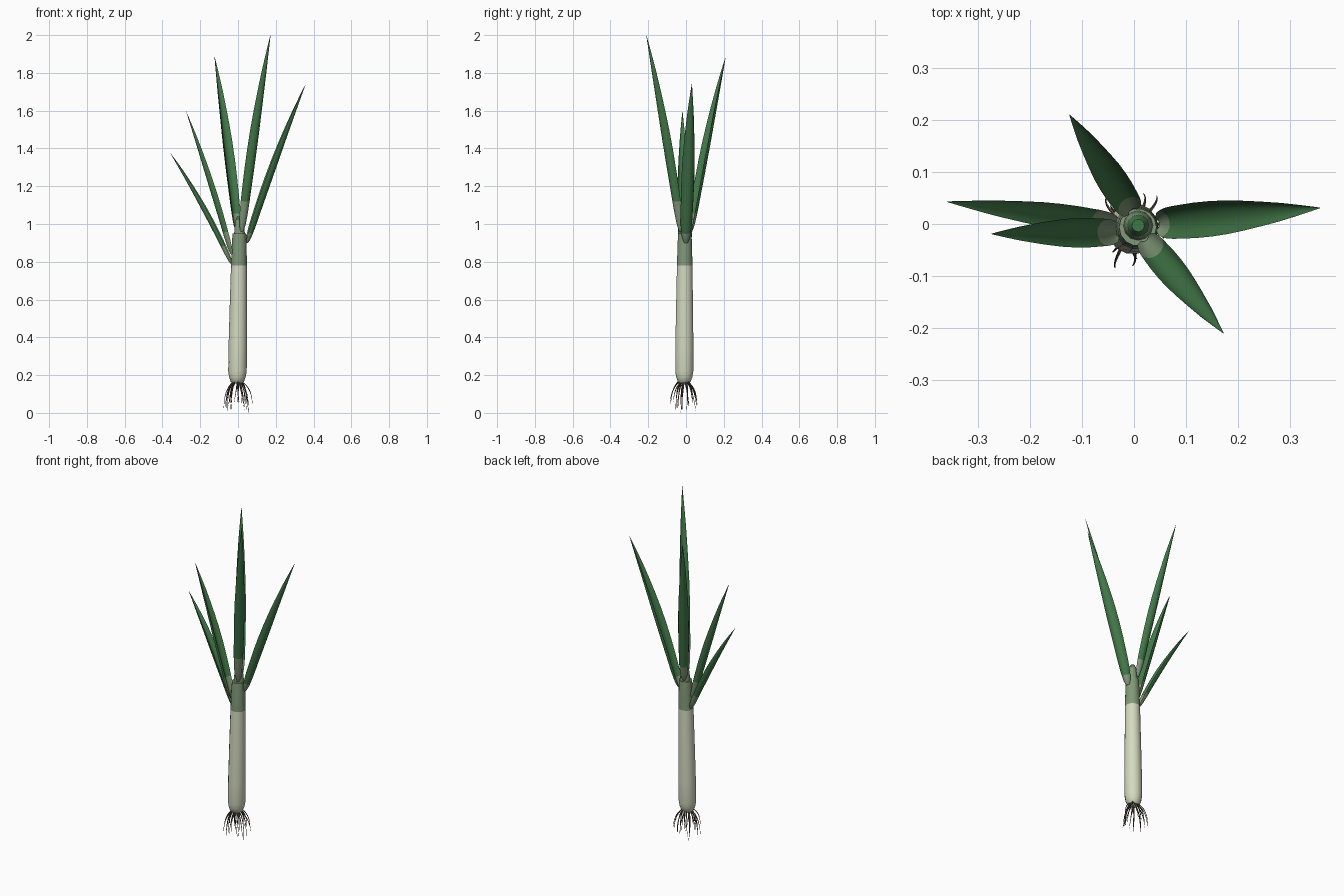
import bpy, bmesh, math, random
from mathutils import Vector

if "Cube" in bpy.data.objects:
    bpy.data.objects.remove(bpy.data.objects["Cube"])

random.seed(4)


def material(name, rgb):
    m = bpy.data.materials.new(name)
    m.diffuse_color = (*rgb, 1)
    m.use_nodes = True
    m.node_tree.nodes["Principled BSDF"].inputs["Base Color"].default_value = m.diffuse_color
    return m


WHITE = material("pale stalk", (0.66, 0.70, 0.52))
SHEATH = material("grey green sheath", (0.22, 0.32, 0.19))
GREEN = material("leaf green", (0.055, 0.19, 0.065))
ROOT = material("root brown", (0.11, 0.085, 0.055))


def loft(name, rings, mats, index_rule):
    """Skin a list of closed rings, capping both ends."""
    bm = bmesh.new()
    rows = [[bm.verts.new(p) for p in ring] for ring in rings]
    n = len(rows[0])
    for i in range(len(rows) - 1):
        for j in range(n):
            k = (j + 1) % n
            f = bm.faces.new((rows[i][j], rows[i][k], rows[i + 1][k], rows[i + 1][j]))
            f.material_index = index_rule(i)
    bm.faces.new(rows[0][::-1]).material_index = index_rule(0)
    bm.faces.new(rows[-1]).material_index = index_rule(len(rows) - 2)
    bmesh.ops.recalc_face_normals(bm, faces=bm.faces)
    me = bpy.data.meshes.new(name)
    bm.to_mesh(me)
    bm.free()
    for m in mats:
        me.materials.append(m)
    ob = bpy.data.objects.new(name, me)
    bpy.context.collection.objects.link(ob)
    bpy.context.view_layer.objects.active = ob
    ob.select_set(True)
    bpy.ops.object.shade_smooth_by_angle(angle=math.radians(45))
    ob.select_set(False)
    return ob


def circle(x, y, z, r, n=14):
    return [Vector((x + r * math.cos(a), y + r * math.sin(a), z))
            for a in (math.tau * j / n for j in range(n))]


def bezier(a, b, c, t):
    return a * (1 - t) ** 2 + b * 2 * t * (1 - t) + c * t * t


def lerp_table(table, t):
    for (t0, v0), (t1, v1) in zip(table, table[1:]):
        if t <= t1:
            return v0 + (v1 - v0) * (t - t0) / (t1 - t0)
    return table[-1][1]


# Stalk: bulb end, white shank, green sheath above z = 0.78
stalk = [(0.155, 0.022), (0.165, 0.035), (0.19, 0.044), (0.22, 0.049), (0.35, 0.049),
         (0.55, 0.046), (0.78, 0.042), (0.90, 0.039), (0.95, 0.036)]
loft("stalk", [circle(-0.006 + 0.014 * z, -0.010 + 0.004 * z, z, r) for z, r in stalk],
     [WHITE, SHEATH], lambda i: int(stalk[i][0] >= 0.78))

# Inner shoot between the leaves
shoot = [(0.93, 0.030), (0.98, 0.026), (1.02, 0.021), (1.04, 0.012)]
loft("inner_shoot", [circle(0.008, -0.003, z, r, 12) for z, r in shoot],
     [SHEATH, GREEN], lambda i: int(i == 2))

# Leaves: arching channelled blades, pale at the base
WIDTH = [(0, 0.30), (0.03, 0.62), (0.08, 0.82), (0.15, 0.90), (0.35, 1.0),
         (0.5, 0.93), (0.65, 0.76), (0.8, 0.50), (0.92, 0.23), (1, 0.02)]
STEPS = [0, 0.015, 0.03, 0.06, 0.10, 0.15, 0.22, 0.3, 0.4, 0.5, 0.6, 0.7, 0.8, 0.88, 0.95, 1]


def leaf(name, base, tip, half, pale):
    base, tip = Vector(base), Vector(tip)
    out = Vector((tip.x - base.x, tip.y - base.y, 0))
    mid = (base + tip) / 2 - out * 0.07 + Vector((0, 0, 0.02))
    side = out.normalized().cross(Vector((0, 0, 1)))
    rings = []
    for t in STEPS:
        p = bezier(base, mid, tip, t)
        tangent = ((mid - base) * (1 - t) + (tip - mid) * t).normalized()
        inward = tangent.cross(side).normalized()
        if inward.dot(out) > 0:
            inward = -inward
        w = half * lerp_table(WIDTH, t)
        angles = [math.pi * j / 8 for j in range(9)]
        outer = [p + side * w * math.cos(a) + inward * w * (0.45 - 1.1 * math.sin(a))
                 for a in angles]
        inner = [p + side * w * 0.92 * math.cos(a) + inward * w * (0.45 - 0.7 * math.sin(a))
                 for a in reversed(angles[1:-1])]
        rings.append(outer + inner)
    loft(name, rings, [SHEATH, GREEN], lambda i: int(STEPS[i] >= pale))


leaf("leaf_right", (0.046, 0.000, 0.90), (0.358, 0.031, 1.74), 0.035, 0.06)
leaf("leaf_front", (0.022, -0.030, 0.96), (0.172, -0.210, 2.0), 0.029, 0.15)
leaf("leaf_back", (-0.004, 0.026, 0.96), (-0.124, 0.210, 1.885), 0.030, 0.10)
leaf("leaf_left", (-0.032, -0.016, 0.84), (-0.274, -0.019, 1.595), 0.029, 0.15)
leaf("leaf_low_left", (-0.033, 0.000, 0.79), (-0.360, 0.043, 1.378), 0.025, 0.15)

# Roots: thin drooping strands fanning out below the bulb
COUNT = 22
for k in range(COUNT):
    a = math.tau * k / COUNT + random.uniform(-0.12, 0.12)
    r0 = random.uniform(0.010, 0.030)
    r1 = random.uniform(0.045, 0.085)
    end = 0.002 if k == 0 else random.uniform(0.01, 0.06)
    d = Vector((math.cos(a), math.sin(a), 0))
    c = Vector((-0.003, -0.010, 0))
    twist = Vector((-d.y, d.x, 0)) * random.uniform(-0.02, 0.02)
    p0 = c + d * r0 + Vector((0, 0, 0.168))
    p1 = c + d * r1 * 0.95 + Vector((0, 0, 0.135))
    p2 = c + d * r1 + twist + Vector((0, 0, end))
    rings = []
    for i in range(8):
        t = i / 7
        p = bezier(p0, p1, p2, t)
        rings.append(circle(p.x, p.y, p.z, 0.0034 * (1 - t) + 0.0008, 5))
    loft("root_%02d" % (k + 1), rings, [ROOT], lambda i: 0)
